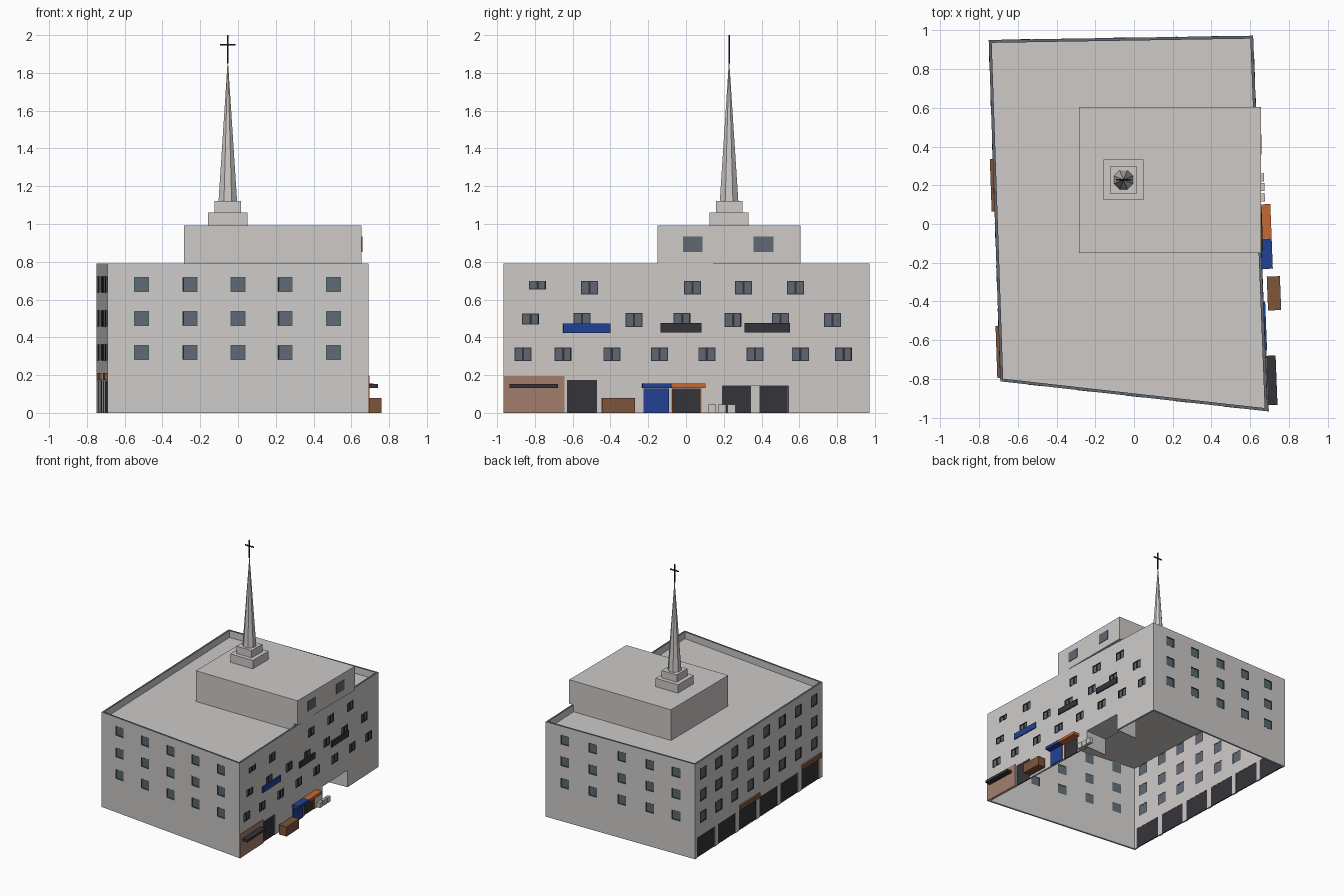
import bpy, bmesh, math
from mathutils import Vector, Matrix

if "Cube" in bpy.data.objects:
    bpy.data.objects.remove(bpy.data.objects["Cube"])

COLORS = {
    "pale_stone": (0.61, 0.59, 0.575), "slate_glass": (0.117, 0.138, 0.171),
    "charcoal": (0.034, 0.034, 0.042), "timber_brown": (0.205, 0.091, 0.045),
    "awning_orange": (0.578, 0.141, 0.032), "deep_blue": (0.015, 0.053, 0.296),
    "clay_pink": (0.366, 0.209, 0.156), "green_frame": (0.045, 0.114, 0.098),
    "black_metal": (0.01, 0.01, 0.01),
}
MATS = {}
for name, c in COLORS.items():
    MATS[name] = bpy.data.materials.new(name)
    MATS[name].diffuse_color = (*c, 1)

parts = {}  # part name -> (bmesh, material names)


def part(name, *mats):
    if name not in parts:
        parts[name] = (bmesh.new(), mats)
    return parts[name][0]


def box(bm, lo, hi, frame=Matrix()):
    lo, hi = Vector(lo), Vector(hi)
    size = Matrix.Diagonal((*(hi - lo), 1))
    bmesh.ops.create_cube(bm, size=1, matrix=frame @ Matrix.Translation((lo + hi) / 2) @ size)


# Footprint: a slightly skewed four-sided block
FL, FR, BR, BL = (Vector(p) for p in ((-0.69, -0.812), (0.69, -0.967), (0.615, 0.972), (-0.75, 0.95)))
CORNERS = [FL, FR, BR, BL]
WALLS = {"front": (FL, FR, 0), "right": (FR, BR, 1), "back": (BR, BL, 0), "left": (BL, FL, 1)}
HEIGHT, ROOF, THICK = 0.792, 0.735, 0.015


def wall_box(bm, wall, u, z0, z1, w, d0, d1, du=0.0):
    """Box on a wall: u is the world x or y of its middle, d runs outward."""
    a, b, axis = WALLS[wall]
    p = a.lerp(b, (u - a[axis]) / (b[axis] - a[axis]))
    t = (b - a).normalized()
    frame = Matrix(((t.x, t.y, 0, p.x), (t.y, -t.x, 0, p.y), (0, 0, 1, 0), (0, 0, 0, 1)))
    box(bm, (du - w / 2, d0, z0), (du + w / 2, d1, z1), frame)


cutter = part("opening_cutter", "pale_stone")


def cut(wall, u, z0, z1, w):
    wall_box(cutter, wall, u, z0, z1, w, -0.05, 0.03)


def window(wall, u, z, w, h, frame_mat, mullion=False):
    cut(wall, u, z - h / 2, z + h / 2, w)
    pane = part(wall + "_window_panes", "slate_glass")
    wall_box(pane, wall, u, z - h / 2, z + h / 2, w, -0.013, -0.006)
    fr = part(wall + "_window_frames", frame_mat)
    f = 0.005
    for s in (-1, 1):
        wall_box(fr, wall, u, z - h / 2, z + h / 2, f, -0.014, 0.001, s * (w - f) / 2)
        zc = z + s * (h - f) / 2
        wall_box(fr, wall, u, zc - f / 2, zc + f / 2, w, -0.014, 0.001)
    if mullion:
        wall_box(fr, wall, u, z - h / 2, z + h / 2, 0.011, -0.014, 0.0)


# Windows on the plain front and back walls
for z in (0.32, 0.5, 0.68):
    for x in (-0.51, -0.255, 0.0, 0.25, 0.505):
        window("front", x, z, 0.08, 0.08, "green_frame")
    for x in (-0.575, -0.335, -0.08, 0.185, 0.44):
        window("back", x, z, 0.08, 0.08, "green_frame")
    for i in range(8):
        window("left", 0.84 - i * 0.22, z, 0.09, 0.092, "charcoal")

# Staggered windows on the right wall
window("right", -0.785, 0.677, 0.09, 0.045, "charcoal", True)
for y in (-0.51, 0.035, 0.305, 0.58):
    window("right", y, 0.662, 0.09, 0.072, "charcoal", True)
window("right", -0.822, 0.497, 0.09, 0.06, "charcoal", True)
for y in (-0.55, -0.275, -0.02, 0.25, 0.5, 0.775):
    window("right", y, 0.492, 0.09, 0.072, "charcoal", True)
for y in (-0.863, -0.65, -0.393, -0.14, 0.11, 0.365, 0.605, 0.835):
    window("right", y, 0.31, 0.09, 0.072, "charcoal", True)

# Shopfronts along the left wall
for i in range(6):
    y = 0.80 - i * 0.289
    cut("left", y, -0.02, 0.17, 0.245)
    wall_box(part("shopfront_panels", "charcoal"), "left", y, 0, 0.17, 0.245, -0.013, -0.005)
for y in (0.20, -0.66):
    wall_box(part("shop_awnings", "timber_brown"), "left", y, 0.175, 0.212, 0.27, -0.002, 0.015)

# Street level of the right wall: garage opening, doors and cladding
cut("right", 0.367, -0.02, 0.142, 0.35)
g = part("garage_lining", "pale_stone")
wall_box(g, "right", 0.367, 0.142, 0.147, 0.35, -0.2, -0.01)
for s in (-1, 1):
    wall_box(g, "right", 0.367, 0, 0.147, 0.005, -0.2, -0.01, s * 0.1775)
for y, w, h in ((-0.55, 0.16, 0.175), (0.005, 0.15, 0.13)):
    cut("right", y, -0.02, h, w)
    wall_box(part("street_doors", "charcoal"), "right", y, 0, h, w, -0.013, -0.004)
for s in (-1, 1):
    wall_box(part("door_surround", "awning_orange"), "right", 0.005, 0, 0.13, 0.006, -0.01, 0.004, s * 0.075)
wall_box(part("blue_door_panel", "deep_blue"), "right", -0.157, 0, 0.13, 0.135, -0.002, 0.008)
wall_box(part("clay_cladding", "clay_pink"), "right", -0.805, 0, 0.196, 0.325, -0.002, 0.006)

# Awnings and sign boards on the right wall
wall_box(part("blue_awning", "deep_blue"), "right", -0.155, 0.132, 0.155, 0.155, -0.002, 0.055)
wall_box(part("orange_awning", "awning_orange"), "right", 0.012, 0.132, 0.155, 0.178, -0.002, 0.055)
wall_box(part("dark_awning", "charcoal"), "right", -0.808, 0.132, 0.152, 0.255, -0.002, 0.052)
wall_box(part("blue_sign_board", "deep_blue"), "right", -0.525, 0.422, 0.472, 0.25, -0.002, 0.009)
for y, w in ((-0.027, 0.218), (0.43, 0.24)):
    wall_box(part("dark_sign_boards", "charcoal"), "right", y, 0.425, 0.475, w, -0.002, 0.009)

# Timber crate and pale planters on the pavement
wall_box(part("timber_crate", "timber_brown"), "right", -0.36, 0, 0.08, 0.175, 0.022, 0.09)
for y in (0.137, 0.19, 0.24):
    wall_box(part("pavement_planters", "pale_stone"), "right", y, 0, 0.045, 0.042, 0.002, 0.028)

# Outer walls: hollow ring with a slate coping on top
bm = part("outer_walls", "pale_stone", "slate_glass")
inner = []
for i, c in enumerate(CORNERS):
    d0 = (CORNERS[i - 1] - c).normalized()
    d1 = (CORNERS[(i + 1) % 4] - c).normalized()
    inner.append(c + (d0 + d1) * THICK / abs(d0.cross(d1)))
rings = [[bm.verts.new((p.x, p.y, z)) for p in loop]
         for loop, z in ((CORNERS, 0), (CORNERS, HEIGHT), (inner, HEIGHT), (inner, 0))]
for k in range(4):
    r0, r1 = rings[k], rings[(k + 1) % 4]
    for i in range(4):
        j = (i + 1) % 4
        face = bm.faces.new((r0[i], r0[j], r1[j], r1[i]))
        face.material_index = 1 if k == 1 else 0

# Sunken flat roof
bm = part("flat_roof", "pale_stone")
slab = bm.faces.new([bm.verts.new((p.x, p.y, ROOF - 0.008)) for p in inner])
top = bmesh.ops.extrude_face_region(bm, geom=[slab])
bmesh.ops.translate(bm, vec=(0, 0, 0.008), verts=[v for v in top["geom"] if isinstance(v, bmesh.types.BMVert)])

# Penthouse block with two windows
bm = part("penthouse", "pale_stone")
box(bm, (-0.285, -0.15, HEIGHT), (0.655, 0.605, 0.992))
box(bm, (-0.284, -0.149, ROOF - 0.004), (0.62, 0.604, HEIGHT))
for y in (0.035, 0.41):
    box(part("penthouse_windows", "slate_glass"), (0.65, y - 0.052, 0.853), (0.659, y + 0.052, 0.935))

# Stepped plinth, eight-sided spire and cross
CX, CY = -0.054, 0.228
bm = part("spire_plinth", "pale_stone")
for r, z0, z1 in ((0.104, 0.992, 1.062), (0.07, 1.062, 1.122)):
    box(bm, (CX - r, CY - r, z0), (CX + r, CY + r, z1))
bmesh.ops.create_cone(part("spire", "pale_stone"), cap_ends=True, segments=8, radius1=0.053, radius2=0.001,
                      depth=0.74, matrix=Matrix.Translation((CX, CY, 1.492)) @ Matrix.Rotation(math.pi / 8, 4, "Z"))
bm = part("cross", "black_metal")
box(bm, (CX - 0.004, CY - 0.004, 1.85), (CX + 0.004, CY + 0.004, 2.0))
box(bm, (CX - 0.04, CY - 0.004, 1.946), (CX + 0.04, CY + 0.004, 1.954))

# Turn every part into an object
objects = {}
for name, (bm, mats) in parts.items():
    bmesh.ops.recalc_face_normals(bm, faces=bm.faces)
    me = bpy.data.meshes.new(name)
    bm.to_mesh(me)
    bm.free()
    for m in mats:
        me.materials.append(MATS[m])
    objects[name] = bpy.data.objects.new(name, me)
    bpy.context.collection.objects.link(objects[name])

# Cut the window, door and garage openings
mod = objects["outer_walls"].modifiers.new("openings", "BOOLEAN")
mod.operation, mod.solver, mod.object = "DIFFERENCE", "EXACT", objects["opening_cutter"]
objects["opening_cutter"].hide_render = True
objects["opening_cutter"].display_type = "WIRE"

for m in bpy.data.materials:
    if m.users and not m.is_grease_pencil:
        m.use_nodes = True
        m.node_tree.nodes["Principled BSDF"].inputs["Base Color"].default_value = m.diffuse_color
